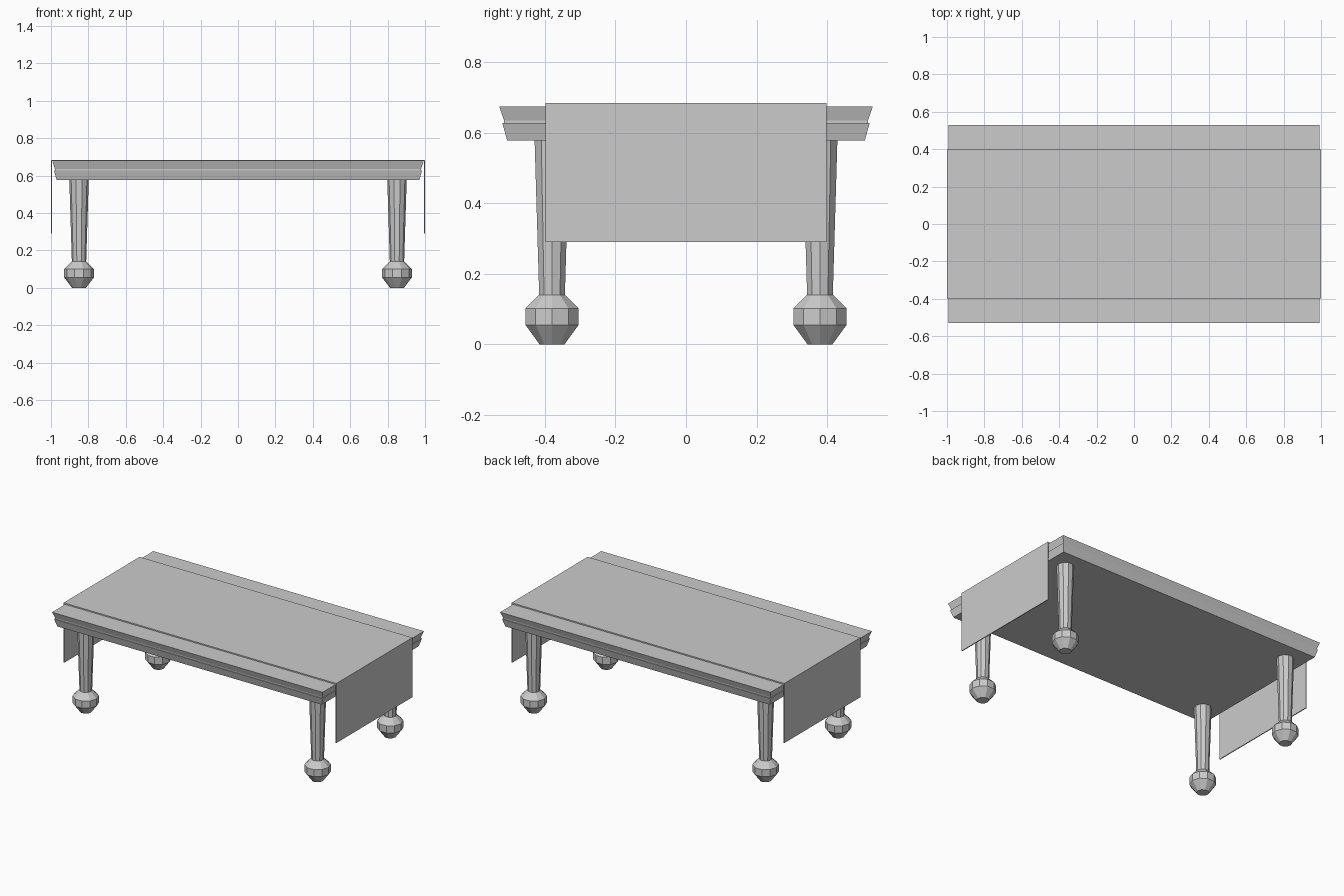
import bpy, bmesh
from math import cos, sin, tau

if "Cube" in bpy.data.objects:
    bpy.data.objects.remove(bpy.data.objects["Cube"])


def make_object(name, bm):
    bmesh.ops.recalc_face_normals(bm, faces=bm.faces)
    mesh = bpy.data.meshes.new(name)
    bm.to_mesh(mesh)
    bm.free()
    obj = bpy.data.objects.new(name, mesh)
    bpy.context.collection.objects.link(obj)
    return obj


def loft(name, rings):
    """Join equal-length rings of points and cap both ends."""
    bm = bmesh.new()
    loops = [[bm.verts.new(p) for p in ring] for ring in rings]
    n = len(loops[0])
    for a, b in zip(loops, loops[1:]):
        for i in range(n):
            j = (i + 1) % n
            bm.faces.new((a[i], a[j], b[j], b[i]))
    bm.faces.new(loops[0])
    bm.faces.new(loops[-1])
    return make_object(name, bm)


def rectangle(x, y, z):
    return [(-x, -y, z), (x, -y, z), (x, y, z), (-x, y, z)]


def circle(cx, cy, r, z, sides=10):
    return [(cx + r * cos(tau * i / sides), cy + r * sin(tau * i / sides), z)
            for i in range(sides)]


# Table top: two flared tiers with a narrow recessed band between them
loft("table_top", [rectangle(x, y, z) for x, y, z in (
    (0.970, 0.507, 0.578), (0.984, 0.521, 0.628), (0.979, 0.516, 0.628),
    (0.979, 0.516, 0.635), (0.992, 0.530, 0.675))])

# Cloth runner: thin strip over the top, hanging down at both ends
strip = [(-1, 0.29), (-1, 0.685), (1, 0.685), (1, 0.29),
         (0.994, 0.29), (0.994, 0.677), (-0.994, 0.677), (-0.994, 0.29)]
loft("cloth_runner", [[(x, y, z) for x, z in strip] for y in (-0.398, 0.398)])

# Tapered legs on faceted ball feet
leg = [(0.038, 0.13), (0.052, 0.579)]
ball = [(0.037, 0.0), (0.079, 0.055), (0.079, 0.102), (0.038, 0.141)]
for side, x in (("left", -0.85), ("right", 0.85)):
    for end, y in (("front", -0.38), ("back", 0.38)):
        loft(f"{end}_{side}_leg", [circle(x, y, r, z) for r, z in leg])
        loft(f"{end}_{side}_foot", [circle(x, y, r, z) for r, z in ball])
